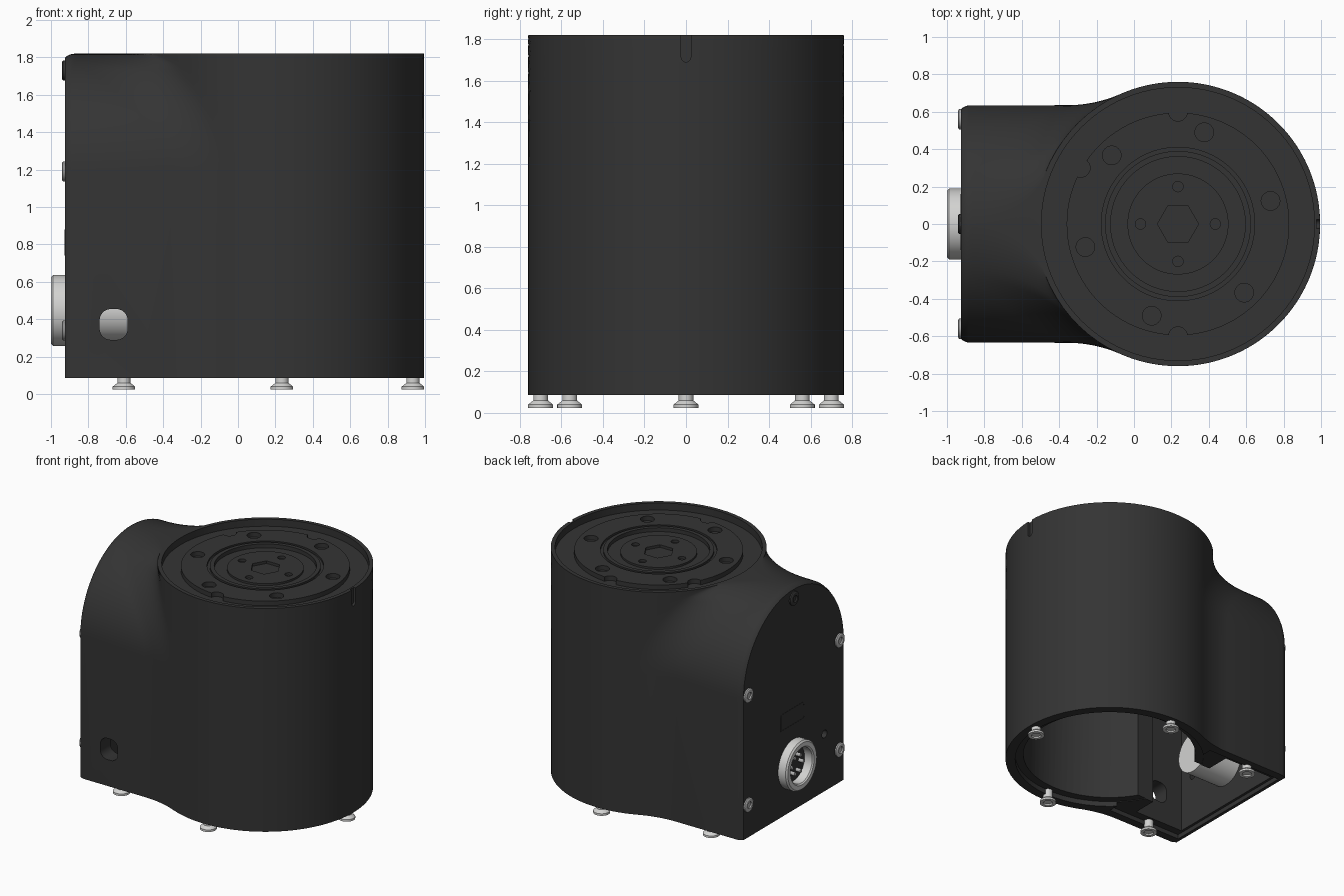
import bpy, bmesh
from math import sin, cos, pi, sqrt, radians, atan2
from mathutils import Matrix, Vector

if "Cube" in bpy.data.objects:
    bpy.data.objects.remove(bpy.data.objects["Cube"])

def material(name, rgb):
    m = bpy.data.materials.new(name)
    m.use_nodes = True
    m.diffuse_color = (*rgb, 1)
    m.node_tree.nodes["Principled BSDF"].inputs["Base Color"].default_value = (*rgb, 1)
    return m

BLACK = material("black housing", (0.034, 0.034, 0.034))
SILVER = material("silver metal", (0.65, 0.65, 0.64))
STEEL = material("steel screws", (0.45, 0.45, 0.45))

CX, R = 0.235, 0.76                     # main barrel axis and radius
BACK, WIDTH, SPRING = -0.925, 0.635, 1.185  # rear arch: face, half width, spring line
BASE, TOP, FILLET, REACH = 0.085, 1.82, 0.72, 1.1
TO_BACK = Matrix.Rotation(-pi / 2, 4, 'Y')  # local z becomes -x

def finish(bm, name, mat, matrix=Matrix()):
    bmesh.ops.recalc_face_normals(bm, faces=bm.faces)
    me = bpy.data.meshes.new(name)
    bm.to_mesh(me)
    bm.free()
    me.transform(matrix)
    me.materials.append(mat)
    ob = bpy.data.objects.new(name, me)
    bpy.context.collection.objects.link(ob)
    return ob

def select(ob):
    bpy.ops.object.select_all(action='DESELECT')
    ob.select_set(True)
    bpy.context.view_layer.objects.active = ob

def smooth(ob):
    select(ob)
    bpy.ops.object.shade_smooth_by_angle(angle=radians(28))

def lathe(name, profile, mat, matrix=Matrix(), steps=64):
    bm = bmesh.new()
    vs = [bm.verts.new((r, 0, z)) for r, z in profile]
    edges = [bm.edges.new((a, b)) for a, b in zip(vs, vs[1:] + vs[:1])]
    bmesh.ops.spin(bm, geom=vs + edges, cent=(0, 0, 0), axis=(0, 0, 1),
                   angle=2 * pi, steps=steps, use_duplicate=False)
    bmesh.ops.remove_doubles(bm, verts=bm.verts, dist=1e-5)
    bmesh.ops.dissolve_degenerate(bm, edges=bm.edges, dist=1e-5)
    axis = [e for e in bm.edges if all(v.co.xy.length < 1e-5 for v in e.verts)]
    bmesh.ops.delete(bm, geom=axis, context='EDGES')
    return finish(bm, name, mat, matrix)

def rod(name, x, y, z0, z1, r, mat=BLACK, steps=32):
    return lathe(name, [(0, z0), (r, z0), (r, z1), (0, z1)], mat,
                 Matrix.Translation((x, y, 0)), steps)

def box(name, lo, hi, mat=BLACK, round_axis=None, radius=0.04):
    lo, hi = Vector(lo), Vector(hi)
    bm = bmesh.new()
    bmesh.ops.create_cube(bm, size=1)
    for v in bm.verts:
        v.co = Vector([(a + b) / 2 + c * (b - a) for a, b, c in zip(lo, hi, v.co)])
    if round_axis is not None:
        edges = [e for e in bm.edges
                 if abs((e.verts[0].co - e.verts[1].co).normalized()[round_axis]) > 0.9]
        bmesh.ops.bevel(bm, geom=edges, offset=radius, segments=6, profile=0.5, affect='EDGES')
    return finish(bm, name, mat)

def cut(target, cutter):
    mod = target.modifiers.new("cut", 'BOOLEAN')
    mod.operation, mod.solver, mod.object = 'DIFFERENCE', 'EXACT', cutter
    select(target)
    bpy.ops.object.modifier_apply(modifier=mod.name)
    bpy.data.objects.remove(cutter)

# Housing: horizontal slices of an arch blended into a round barrel
def half_outline(z):
    dz = max(0, z - SPRING)
    w = max(0.004, sqrt(max(0, WIDTH ** 2 - dz ** 2)))
    pts = []
    start = 0 if dz < WIDTH - 0.02 else 1 - sqrt(max(0, WIDTH - dz) / 0.02)
    for i in range(5):                  # softened rear edge
        t = start + (1 - start) * i / 5
        r = WIDTH - 0.02 * (1 - t) ** 2
        pts.append((BACK + 0.05 * t, max(0.003, sqrt(max(0, r * r - dz * dz)))))
    f = min(FILLET, (REACH ** 2 / (R - w) - R - w) / 2)  # blend stays ahead of the rear face
    fx, fy = CX - sqrt((R + f) ** 2 - (w + f) ** 2), w + f
    end = atan2(-fy, CX - fx)
    for i in range(17):                 # concave blend
        a = -pi / 2 + (end + pi / 2) * i / 16
        pts.append((fx + f * cos(a), fy + f * sin(a)))
    first = end + pi
    for i in range(1, 33):              # barrel
        a = first * (1 - i / 32)
        pts.append((CX + R * cos(a), R * sin(a)))
    return pts

bm = bmesh.new()
levels = [BASE] + [SPRING + WIDTH * sin(pi / 2 * i / 24) for i in range(25)]
rings = []
for z in levels:
    half = half_outline(z)
    loop = half + [(x, -y) for x, y in reversed(half[:-1])]
    rings.append([bm.verts.new((x, y, z)) for x, y in loop])
for lower, upper in zip(rings, rings[1:]):
    n = len(lower)
    for i in range(n):
        j = (i + 1) % n
        bm.faces.new((lower[i], lower[j], upper[j], upper[i]))
bm.faces.new(rings[0][::-1])
bm.faces.new(rings[-1])
housing = finish(bm, "housing", BLACK)

# Hollow underside: barrel cavity, rear chamber, doorway between them, and a stepped lip
cut(housing, rod("cavity", CX, 0, 0, 1.6, 0.63, steps=72))
cut(housing, rod("lip", CX, 0, 0, 0.125, 0.69, steps=72))
cut(housing, box("chamber", (-0.88, -0.51, 0), (-0.45, 0.51, 1.1)))
cut(housing, box("doorway", (-0.5, -0.32, 0), (-0.2, 0.32, 1.05)))
cut(housing, box("chamber_lip", (-0.9, -0.57, 0), (-0.25, 0.57, 0.12)))

# Top recess, side port, rim slot and rear hole
cut(housing, rod("recess", CX, 0, 1.765, 2, 0.73, steps=96))
cut(housing, box("port", (-0.74, -0.8, 0.29), (-0.59, -0.45, 0.455), round_axis=1, radius=0.06))
cut(housing, box("slot", (CX + 0.742, -0.023, 1.69), (1.1, 0.023, 1.95), round_axis=0, radius=0.022))
cut(housing, box("small_hole", (-1, -0.41, 0.5), (-0.85, -0.35, 0.56), round_axis=0, radius=0.028))
smooth(housing)

# Output flange with grooves, bolt holes and hex socket
flange = lathe("output_flange", [(0, 1.75), (0.595, 1.75), (0.595, 1.8), (0.41, 1.8),
               (0.41, 1.785), (0.39, 1.785), (0.39, 1.8), (0.36, 1.8), (0.36, 1.77),
               (0.27, 1.77), (0.27, 1.785), (0, 1.785)], BLACK,
               Matrix.Translation((CX, 0, 0)), 96)
def polar(radius, degrees):
    a = radians(degrees)
    return CX + radius * cos(a), radius * sin(a)
for k in range(6):
    cut(flange, rod("bolt_hole", *polar(0.51, 14 + 60 * k), 1.755, 2, 0.05, steps=24))
for k in range(4):
    cut(flange, rod("hub_hole", *polar(0.2, 90 * k), 1.765, 2, 0.028, steps=16))
for a in (90, 150, 270):
    cut(flange, rod("edge_notch", *polar(0.6, a), 1.7, 2, 0.05, steps=24))
cut(flange, rod("hex_socket", CX, 0, 1.757, 2, 0.11, steps=6))
smooth(flange)

# Feet
for i, (x, y) in enumerate([(-0.61, 0.56), (-0.61, -0.56), (CX, 0.7), (CX, -0.7), (CX + 0.7, 0)]):
    smooth(lathe(f"foot_{i + 1}", [(0, 0.13), (0.035, 0.13), (0.035, 0.06), (0.06, 0.04),
                 (0.06, 0.024), (0.035, 0.024), (0.035, 0.036), (0, 0.036)], SILVER,
                 Matrix.Translation((x, y, 0)), 32))

# Rear cover screws, the top one blackened
for i, (y, z) in enumerate([(0.56, 0.34), (-0.56, 0.34), (0.56, 1.19), (-0.56, 1.19), (0, 1.73)]):
    smooth(lathe(f"cover_screw_{i + 1}", [(0, -0.03), (0.054, -0.03), (0.054, 0.01), (0.045, 0.016),
                 (0.026, 0.016), (0.026, 0.004), (0, 0.004)], STEEL if z < 1.5 else BLACK,
                 Matrix.Translation((BACK, y, z)) @ TO_BACK, 24))

# Rear connector: flanged socket, inner body and pins
smooth(lathe("connector", [(0, -0.36), (0.165, -0.36), (0.165, 0), (0.19, 0), (0.19, 0.064),
             (0.178, 0.075), (0.145, 0.075), (0.135, 0.066), (0.135, -0.02), (0, -0.02)], SILVER,
             Matrix.Translation((BACK, 0, 0.447)) @ TO_BACK, 48))
for k in range(6):
    a = pi / 3 * k
    smooth(lathe(f"pin_{k + 1}", [(0, -0.03), (0.014, -0.03), (0.014, 0.04), (0, 0.04)], STEEL,
                 Matrix.Translation((BACK, 0.07 * cos(a), 0.447 + 0.07 * sin(a))) @ TO_BACK, 12))

# Thin frame on the rear cover
frame = box("label_frame", (BACK - 0.002, -0.14, 0.74), (BACK + 0.01, 0.16, 0.88),
            round_axis=0, radius=0.02)
cut(frame, box("frame_window", (BACK - 0.1, -0.125, 0.755), (BACK + 0.1, 0.145, 0.865),
               round_axis=0, radius=0.012))
smooth(frame)
